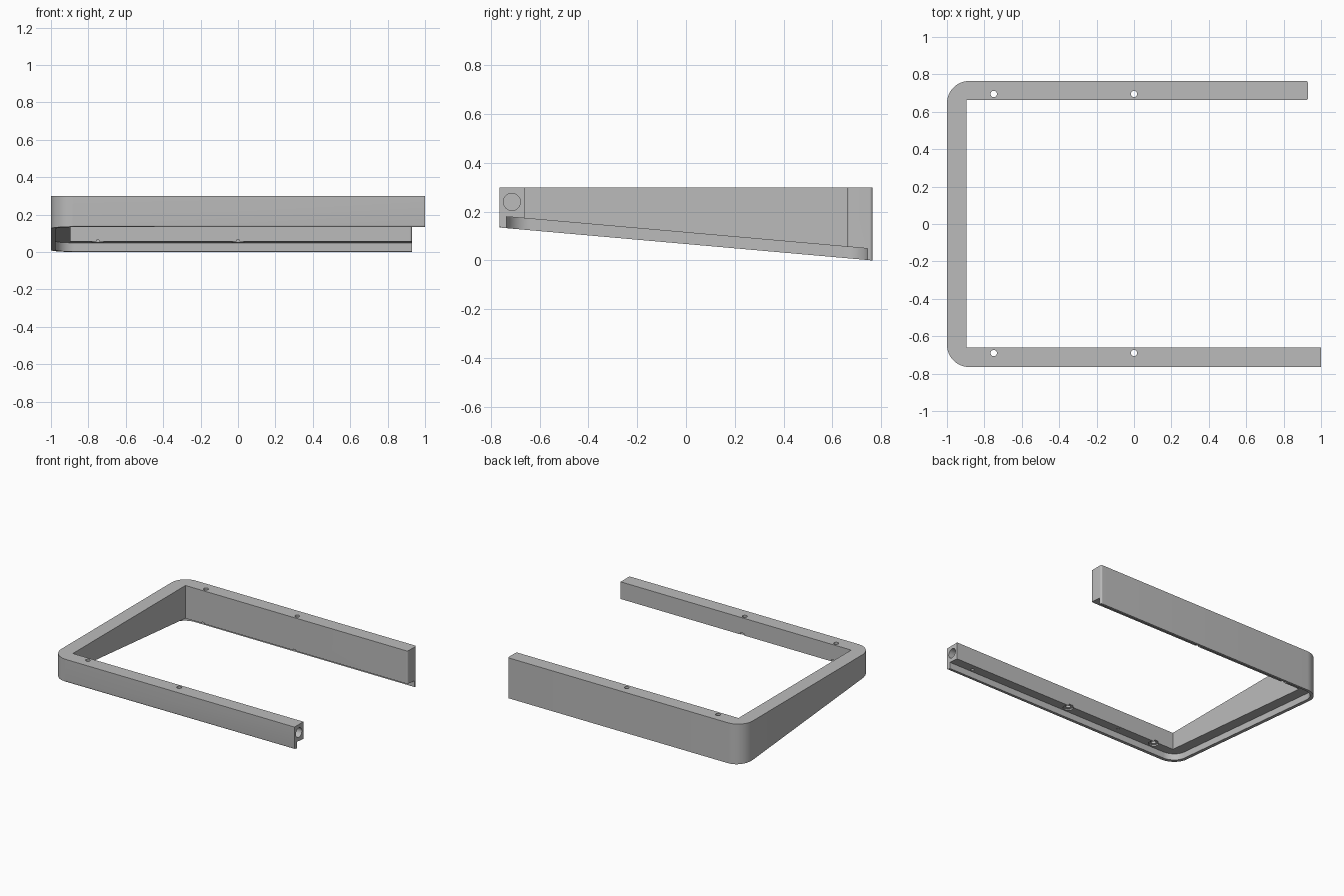
import bpy, bmesh, math
from mathutils import Vector, Matrix

if "Cube" in bpy.data.objects:
    bpy.data.objects.remove(bpy.data.objects["Cube"])

grey = bpy.data.materials.new("plain grey")
grey.use_nodes = True
grey.diffuse_color = (0.5, 0.5, 0.5, 1)
grey.node_tree.nodes["Principled BSDF"].inputs["Base Color"].default_value = (0.5, 0.5, 0.5, 1)

HALF, TOP, FRONT_LOW, STEP = 0.765, 0.30, 0.135, 0.047


def underside(y):
    """Height of the tilted underside."""
    return FRONT_LOW * (HALF - y) / (2 * HALF)


def outline(corners, steps=12):
    """Plan outline from (x, y, radius) corners, with rounded corners as arcs."""
    pts = []
    for i, (x, y, r) in enumerate(corners):
        p = Vector((x, y))
        if r == 0:
            pts.append(p)
            continue
        a = (Vector(corners[i - 1][:2]) - p).normalized()
        b = (Vector(corners[(i + 1) % len(corners)][:2]) - p).normalized()
        for k in range(steps + 1):
            t = k / steps * math.pi / 2
            pts.append(p + a * r * (1 - math.sin(t)) + b * r * (1 - math.cos(t)))
    return pts


def make_object(name, bm):
    bmesh.ops.recalc_face_normals(bm, faces=bm.faces)
    mesh = bpy.data.meshes.new(name)
    bm.to_mesh(mesh)
    bm.free()
    mesh.materials.append(grey)
    obj = bpy.data.objects.new(name, mesh)
    bpy.context.collection.objects.link(obj)
    return obj


def prism(pts, low, high):
    """Upright prism whose two caps follow the given height functions."""
    bm = bmesh.new()
    bottom = [bm.verts.new((p.x, p.y, low(p.y))) for p in pts]
    top = [bm.verts.new((p.x, p.y, high(p.y))) for p in pts]
    bm.faces.new(bottom[::-1])
    bm.faces.new(top)
    for i in range(len(pts)):
        j = (i + 1) % len(pts)
        bm.faces.new((bottom[i], bottom[j], top[j], top[i]))
    return bm


def rod(name, start, end, r1, r2):
    """Round cutter between two points."""
    a, b = Vector(start), Vector(end)
    turn = (b - a).to_track_quat('Z', 'Y').to_matrix().to_4x4()
    bm = bmesh.new()
    bmesh.ops.create_cone(bm, cap_ends=True, segments=32, radius1=r1, radius2=r2,
                          depth=(b - a).length,
                          matrix=Matrix.Translation((a + b) / 2) @ turn)
    return make_object(name, bm)


# Three-sided wedge frame, short rear arm with softened end
plan = outline([(1, -HALF, 0), (1, -0.66, 0), (-0.895, -0.66, 0), (-0.895, 0.662, 0),
                (0.93, 0.662, 0.012), (0.93, HALF, 0.012),
                (-1, HALF, 0.12), (-1, -HALF, 0.12)])
bm = prism(plan, underside, lambda y: TOP)

# Softened outer lower edge
low_edges = [e for e in bm.edges
             if all(abs(v.co.z - underside(v.co.y)) < 1e-4 for v in e.verts)
             and all(abs(v.co.y) > 0.763 or v.co.x < -0.9 for v in e.verts)
             and all(v.co.x < 0.925 or v.co.y < 0 for v in e.verts)]
bmesh.ops.bevel(bm, geom=low_edges, offset=0.01, segments=3, profile=0.5, affect='EDGES')
frame = make_object("wedge_frame", bm)

# Rebate under the frame, leaving a thin outer lip
recess = outline([(1.2, -0.737, 0), (1.2, 0.745, 0), (-0.975, 0.745, 0.1), (-0.975, -0.737, 0.1)])
cutters = [make_object("rebate_cutter",
                       prism(recess, lambda y: -0.2, lambda y: underside(y) + STEP))]

# Screw holes with shallow wide seats below
for x in (-0.75, 0):
    for y in (-0.69, 0.695):
        z = underside(y) + STEP
        cutters.append(rod("screw_hole_cutter", (x, y, z - 0.02), (x, y, TOP + 0.1), 0.017, 0.017))
        cutters.append(rod("screw_seat_cutter", (x, y, z - 0.03), (x, y, z + 0.012), 0.034, 0.034))

# Bore in the front arm's end, small holes beneath the arm
cutters.append(rod("end_bore_cutter", (1.1, -0.714, 0.24), (0.6, -0.714, 0.24), 0.035, 0.035))
cutters.append(rod("locking_hole_cutter", (0.82, -0.714, 0.1), (0.82, -0.714, 0.23), 0.012, 0.012))
cutters.append(rod("pilot_hole_cutter", (-0.44, -0.69, 0.1), (-0.44, -0.69, 0.23), 0.01, 0.01))

bpy.context.view_layer.objects.active = frame
for cutter in cutters:
    cutter.hide_render = True
    mod = frame.modifiers.new("cut", 'BOOLEAN')
    mod.operation = 'DIFFERENCE'
    mod.solver = 'EXACT'
    mod.object = cutter
    bpy.ops.object.modifier_apply(modifier=mod.name)
    bpy.data.objects.remove(cutter)

bpy.ops.object.select_all(action='DESELECT')
frame.select_set(True)
bpy.ops.object.shade_smooth_by_angle(angle=math.radians(30))
